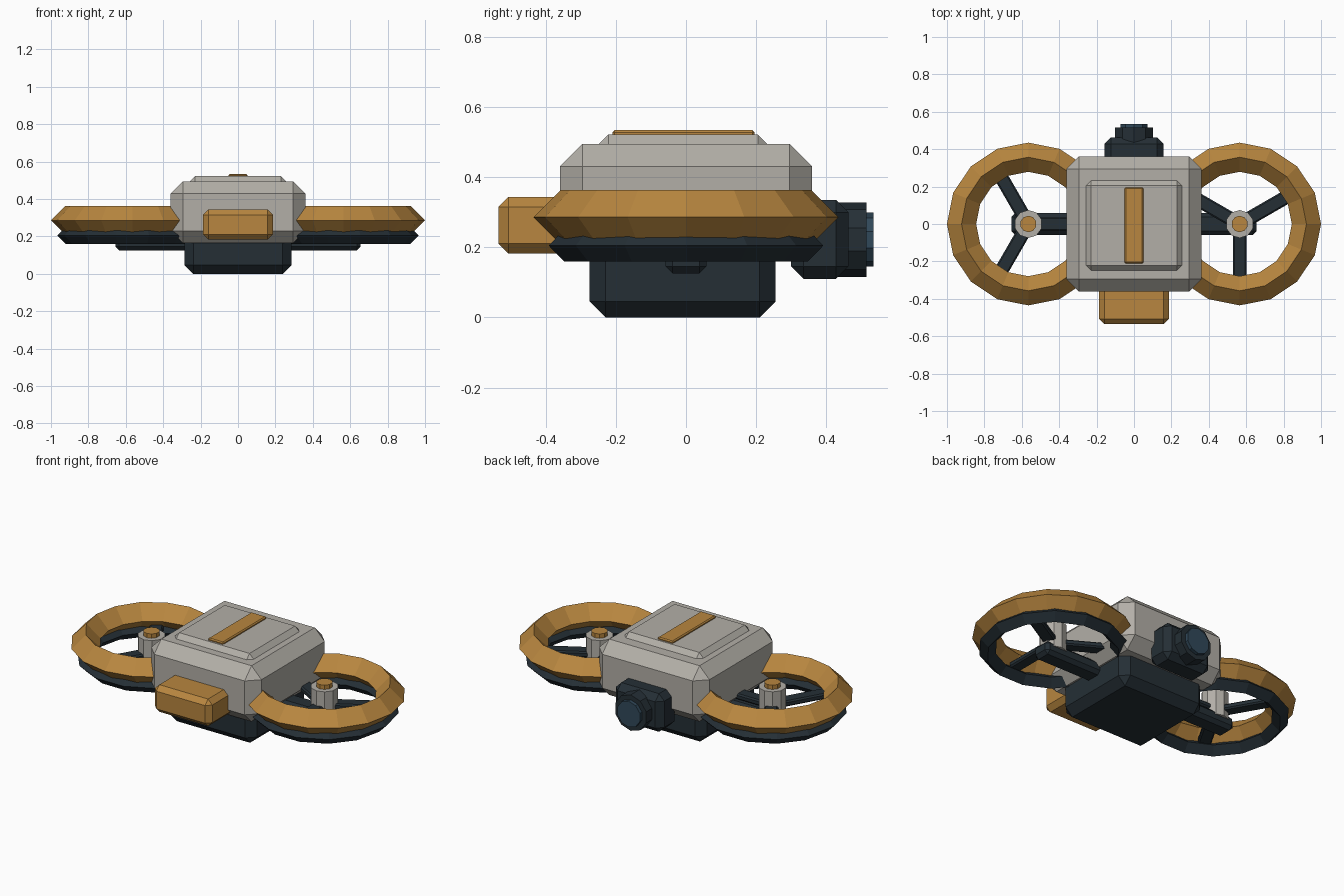
import bpy
from math import radians, cos, sin, pi

if "Cube" in bpy.data.objects:
    bpy.data.objects.remove(bpy.data.objects["Cube"])


def mat(name, rgb):
    m = bpy.data.materials.new(name)
    m.diffuse_color = (*rgb, 1)
    m.use_nodes = True
    m.node_tree.nodes["Principled BSDF"].inputs["Base Color"].default_value = m.diffuse_color
    return m


SHELL = mat("shell_grey", (0.45, 0.43, 0.39))
ORANGE = mat("ochre", (0.48, 0.24, 0.05))
DARK = mat("dark_slate", (0.018, 0.028, 0.036))
GLASS = mat("lens_blue", (0.03, 0.065, 0.10))


def finish(name, m, bevel=0):
    o = bpy.context.object
    o.name = name
    o.data.materials.append(m)
    if bevel:
        b = o.modifiers.new("bevel", 'BEVEL')
        b.width = bevel
        b.segments = 1
        b.limit_method = 'ANGLE'
    return o


def box(name, lo, hi, m, bevel=0):
    bpy.ops.mesh.primitive_cube_add(size=1, location=[(a + b) / 2 for a, b in zip(lo, hi)])
    bpy.context.object.scale = [b - a for a, b in zip(lo, hi)]
    bpy.ops.object.transform_apply(location=False, rotation=False, scale=True)
    return finish(name, m, bevel)


def cyl(name, loc, r, depth, m, rot=(0, 0, 0), sides=10, bevel=0):
    bpy.ops.mesh.primitive_cylinder_add(vertices=sides, radius=r, depth=depth,
                                        location=loc, rotation=rot)
    return finish(name, m, bevel)


def ring(name, x, z, minor, segs, m):
    bpy.ops.mesh.primitive_torus_add(location=(x, 0, z), major_segments=segs, minor_segments=4,
                                     major_radius=0.357, minor_radius=minor)
    return finish(name, m)


# Central body
box("body_shell", (-0.36, -0.36, 0.165), (0.36, 0.36, 0.495), SHELL, 0.065)
box("top_panel", (-0.257, -0.248, 0.465), (0.257, 0.232, 0.522), SHELL, 0.027)
box("top_stripe", (-0.05, -0.21, 0.51), (0.05, 0.195, 0.534), ORANGE, 0.006)
box("battery_pack", (-0.285, -0.275, 0.0), (0.285, 0.256, 0.26), DARK, 0.046)
box("front_block", (-0.187, -0.535, 0.183), (0.187, -0.30, 0.343), ORANGE, 0.028)

# Camera on the back
box("camera_mount", (-0.158, 0.30, 0.11), (0.158, 0.463, 0.335), DARK, 0.035)
cyl("camera_barrel", (0, 0.46, 0.222), 0.106, 0.11, DARK, (pi / 2, 0, 0))
cyl("camera_lens", (0, 0.50, 0.222), 0.077, 0.07, GLASS, (pi / 2, 0, 0))

# Cross arm carrying both rotors
box("cross_arm", (-0.655, -0.058, 0.125), (0.655, 0.058, 0.205), DARK, 0.02)

# Ducted rotors, left and right
for side, x, start in (("left", -0.565, 0), ("right", 0.565, 30)):
    ring(side + "_duct", x, 0.286, 0.078, 16, ORANGE)
    ring(side + "_duct_lower", x, 0.205, 0.045, 14, DARK)
    cyl(side + "_hub", (x, 0, 0.255), 0.075, 0.16, SHELL)
    cyl(side + "_hub_cap", (x, 0, 0.34), 0.044, 0.04, ORANGE)
    for k in range(3):
        a = radians(start + 120 * k)
        blade = box(f"{side}_blade_{k + 1}", (-0.14, -0.037, -0.017), (0.14, 0.037, 0.017), DARK, 0.008)
        blade.location = (x + 0.185 * cos(a), 0.185 * sin(a), 0.23)
        blade.rotation_euler.z = a
